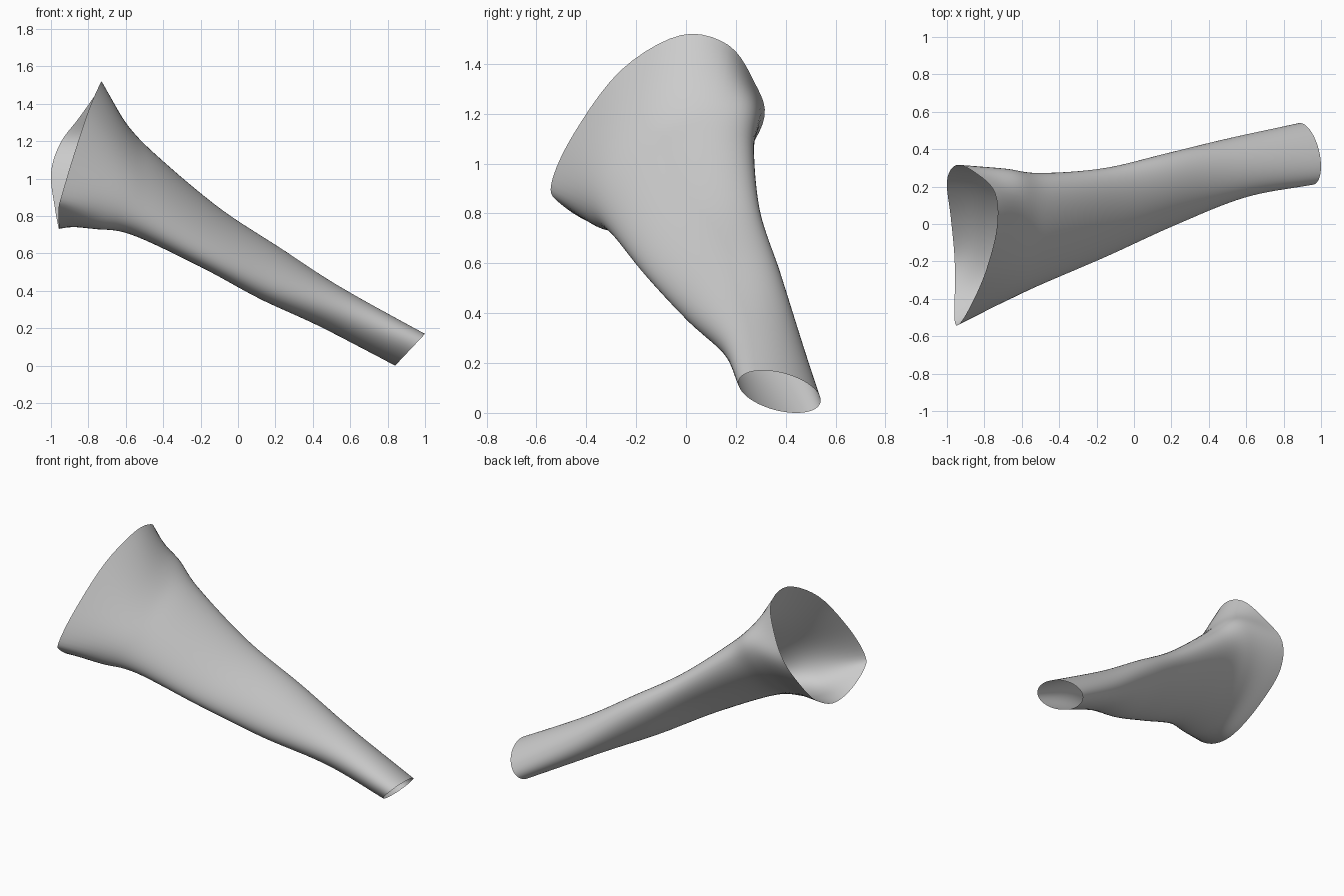
import bpy, bmesh, math
from mathutils import Vector

if "Cube" in bpy.data.objects:
    bpy.data.objects.remove(bpy.data.objects["Cube"])

SIDES, STEPS = 60, 8

# axis of the horn and the two directions across it
START, END = Vector((-.88, -.10, 1.10)), Vector((.92, .38, .09))
D = (END - START).normalized()
U = Vector((-D.y, D.x, 0)).normalized()
V = D.cross(U)


def spline(p, q, r, s, t):
    return q + .5 * t * ((r - p) + t * ((2*p - 5*q + 4*r - s) + t * (3*(q - r) + s - p)))


def oval(pos, cu, cw, a, b, skew):
    """Skewed oval across the axis."""
    c, phi = START.lerp(END, pos), math.asin(skew)
    ring = []
    for i in range(SIDES):
        t = math.tau * i / SIDES
        u = cu + a * math.cos(t)
        v = cw + .126 * u + b * math.sin(t + phi)
        ring.append(c + u * U + v * V)
    return ring


# wavy wide mouth
mouth_pts = [Vector(p) for p in (
    (-.95, .315, 1.19), (-.85, .275, 1.325), (-.745, .17, 1.475), (-.733, -.02, 1.515),
    (-.795, -.26, 1.375), (-.88, -.45, 1.12), (-.94, -.54, .92), (-.96, -.505, .84),
    (-.958, -.35, .75), (-.96, -.17, .74), (-.98, .04, .85), (-1.0, .23, 1.03))]
n, per = len(mouth_pts), SIDES // len(mouth_pts)
mouth = [spline(*(mouth_pts[(i // per + k) % n] for k in (-1, 0, 1, 2)), (i % per) / per)
         for i in range(SIDES)]

# slanted narrow tip
tip = []
for i in range(SIDES):
    t = math.tau * i / SIDES
    z = .085 + .085 * math.sin(t - .42)
    tip.append(Vector((.84 + .94 * z, .375 + .165 * math.cos(t), z)))

keys = [mouth,
        oval(.1, -.008, .012, .343, .292, .45),
        oval(.2, -.025, .02, .29, .22, .49),
        oval(.4, -.03, -.004, .23, .164, .5),
        oval(.6, -.002, -.015, .192, .145, .3),
        oval(.8, .018, -.012, .164, .118, -.17),
        tip]

# smooth skin through the sections, open at both ends
bm = bmesh.new()
rings = []
last = len(keys) - 1
for k in range(last):
    for j in range(STEPS + (k == last - 1)):
        ring = []
        for i in range(SIDES):
            q, r = keys[k][i], keys[k + 1][i]
            p = keys[k - 1][i] if k else 2*q - r
            s = keys[k + 2][i] if k + 2 <= last else 2*r - q
            ring.append(bm.verts.new(spline(p, q, r, s, j / STEPS)))
        rings.append(ring)
for a, b in zip(rings, rings[1:]):
    for i in range(SIDES):
        m = (i + 1) % SIDES
        bm.faces.new((a[i], a[m], b[m], b[i])).smooth = True
bmesh.ops.recalc_face_normals(bm, faces=bm.faces)
mesh = bpy.data.meshes.new("flared_horn")
bm.to_mesh(mesh)
bm.free()
bpy.context.collection.objects.link(bpy.data.objects.new("flared_horn", mesh))
